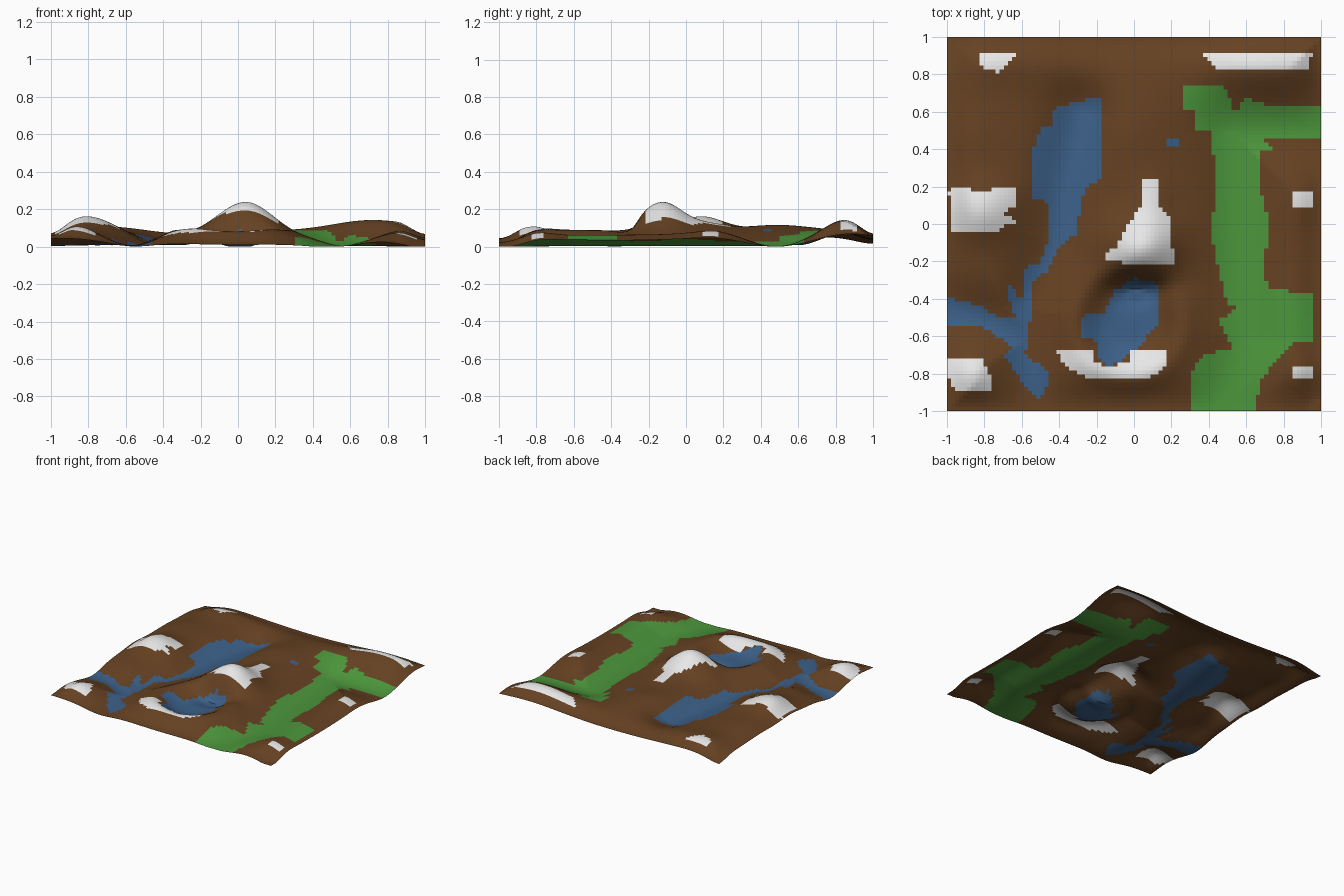
import bpy, bmesh, math
from mathutils import Vector

N = 92  # grid cells per side


def material(name, rgb):
    m = bpy.data.materials.new(name)
    m.diffuse_color = (*rgb, 1)
    return m


def seg_dist(x, y, path):
    """Distance from a point to a polyline."""
    p, best = Vector((x, y)), 9
    for a, b in zip(path, path[1:]):
        a, b = Vector(a), Vector(b)
        d = b - a
        t = max(0, min(1, (p - a).dot(d) / d.length_squared))
        best = min(best, (p - a - d * t).length)
    return best


def inside(x, y, poly):
    """Even-odd point in polygon test."""
    hit = False
    for (x1, y1), (x2, y2) in zip(poly, poly[1:] + poly[:1]):
        if (y1 > y) != (y2 > y) and x < x1 + (y - y1) * (x2 - x1) / (y2 - y1):
            hit = not hit
    return hit


# Hills: x, y, width x, width y, height
HILLS = [
    (-.82, .08, .20, .17, .08), (.05, -.12, .19, .15, .145),
    (-.12, -.15, .18, .13, .015), (.08, .12, .12, .15, .035),
    (.05, -.34, .17, .08, -.065), (-.10, -.76, .30, .07, .005),
    (-.88, -.82, .14, .12, .04), (.72, .86, .33, .17, .072),
    (-.72, .88, .25, .15, .03), (.90, .13, .12, .15, .02),
    (.90, -.79, .12, .10, .02), (0, .5, .20, .25, .035),
    (-.90, .45, .20, .20, .025), (0, -1, .7, .16, -.065),
    (1, -1, .17, .17, -.08), (-1, 1, .15, .15, -.06),
    (1, -.4, .12, .5, -.025), (0, 1, .4, .15, -.02),
]
# Valley centre lines
RIVER_BED = [(-.3, .6), (-.37, .25), (-.42, -.1), (-.58, -.45), (-.55, -.95)]
SIDE_BED = [(-1, -.46), (-.75, -.52), (-.6, -.6)]
GRASS_BED = [(.48, -1), (.58, -.6), (.55, 0), (.54, .48), (1, .48)]


def height(x, y):
    z = .088
    for cx, cy, sx, sy, h in HILLS:
        z += h * math.exp(-((x - cx) / sx) ** 2 - ((y - cy) / sy) ** 2)
    # crater rim and bowl
    r = math.hypot(x + .03, y + .53)
    z += .018 * math.exp(-((r - .3) / .08) ** 2)
    z -= .068 * math.exp(-(r / .22) ** 4)
    # valleys and falling borders
    river = min(seg_dist(x, y, RIVER_BED), seg_dist(x, y, SIDE_BED))
    z *= 1 - .87 * math.exp(-(river / .17) ** 2)
    z *= 1 - .93 * math.exp(-(seg_dist(x, y, GRASS_BED) / .21) ** 2)
    z *= 1 - .40 * math.exp(-((1 - max(abs(x), abs(y))) / .1) ** 2)
    return max(.004, z) - .004


# Painted region outlines
GRASS = [(.27, .73), (.48, .73), (.54, .6), (.6, .67), (.7, .64), (1.01, .62),
         (1.01, .46), (.68, .46), (.74, .4), (.68, .38), (.68, .17), (.72, 0),
         (.69, -.28), (.72, -.34), (.95, -.38), (.95, -.63), (.85, -.64),
         (.72, -.78), (.68, -.83), (.64, -1.01), (.3, -1.01), (.3, -.8),
         (.37, -.7), (.53, -.66), (.45, -.52), (.55, -.45), (.5, -.43),
         (.41, -.06), (.44, .23), (.41, .5), (.32, .5), (.32, .6), (.27, .6)]
RIVER = [(-.18, .68), (-.24, .67), (-.42, .62), (-.45, .56), (-.38, .54),
         (-.5, .52), (-.54, .4), (-.54, .14), (-.47, .13), (-.45, -.05),
         (-.5, -.22), (-.58, -.23), (-.6, -.42), (-.66, -.33), (-.68, -.36),
         (-.63, -.5), (-.74, -.49), (-.84, -.43), (-1.01, -.39),
         (-1.01, -.54), (-.82, -.54), (-.64, -.66), (-.69, -.7),
         (-.61, -.83), (-.5, -.95), (-.44, -.8), (-.58, -.7), (-.55, -.5),
         (-.54, -.3), (-.46, -.25), (-.4, -.13), (-.31, -.05), (-.27, .17),
         (-.18, .25)]
POOL = [(0, -.29), (.14, -.32), (.14, -.54), (.09, -.57), (.03, -.66),
        (-.06, -.72), (-.13, -.77), (-.2, -.7), (-.19, -.63), (-.28, -.6),
        (-.27, -.49), (-.16, -.48), (-.1, -.36)]
PUDDLE = [(.18, .41), (.23, .41), (.23, .46), (.18, .46)]
PEAK = [(.04, .23), (.14, .23), (.14, .09), (.2, .04), (.21, -.21),
        (-.02, -.21), (-.15, -.2), (-.15, -.15), (-.09, -.12), (-.02, .02),
        (.04, .1)]
RIM = [(-.41, -.68), (-.22, -.68), (-.22, -.73), (-.13, -.77), (-.03, -.73),
       (-.02, -.68), (.17, -.68), (.18, -.75), (.09, -.82), (-.25, -.82),
       (-.37, -.76)]
WEST = [(-.95, .2), (-.8, .17), (-.7, .2), (-.62, .19), (-.62, .1), (-.7, .06),
        (-.63, .01), (-.7, 0), (-.72, -.04), (-.98, -.04), (-.99, .17)]
SOUTH_WEST = [(-1, -.72), (-.81, -.72), (-.77, -.8), (-.77, -.9), (-.94, -.9),
              (-1, -.82)]
NORTH_EAST = [(.36, .91), (.95, .91), (.93, .82), (.45, .82)]
NORTH_WEST = [(-.82, .91), (-.63, .91), (-.72, .81), (-.82, .84)]
EAST = [(.85, .18), (.95, .18), (.95, .09), (.85, .09)]
SOUTH_EAST = [(.85, -.77), (.95, -.77), (.95, -.82), (.85, -.82)]


def paint(x, y):
    if any(inside(x, y, p) for p in (PEAK, RIM, WEST, SOUTH_WEST, NORTH_EAST,
                                     NORTH_WEST, EAST, SOUTH_EAST)):
        return 3
    if any(inside(x, y, p) for p in (RIVER, POOL, PUDDLE)):
        return 2
    return 1 if inside(x, y, GRASS) else 0


# Terrain sheet: grid raised by the height rule, faces painted by region
bm = bmesh.new()
bmesh.ops.create_grid(bm, x_segments=N, y_segments=N, size=1)
for v in bm.verts:
    v.co.z = height(v.co.x, v.co.y)
for f in bm.faces:
    c = f.calc_center_median()
    f.material_index = paint(c.x, c.y)
me = bpy.data.meshes.new("terrain")
bm.to_mesh(me)
bm.free()
for name, rgb in (("earth_brown", (.133, .054, .016)),
                  ("grass_green", (.073, .31, .045)),
                  ("water_blue", (.045, .118, .25)),
                  ("snow_white", (.8, .8, .8))):
    me.materials.append(material(name, rgb))
terrain = bpy.data.objects.new("terrain", me)
bpy.context.collection.objects.link(terrain)
